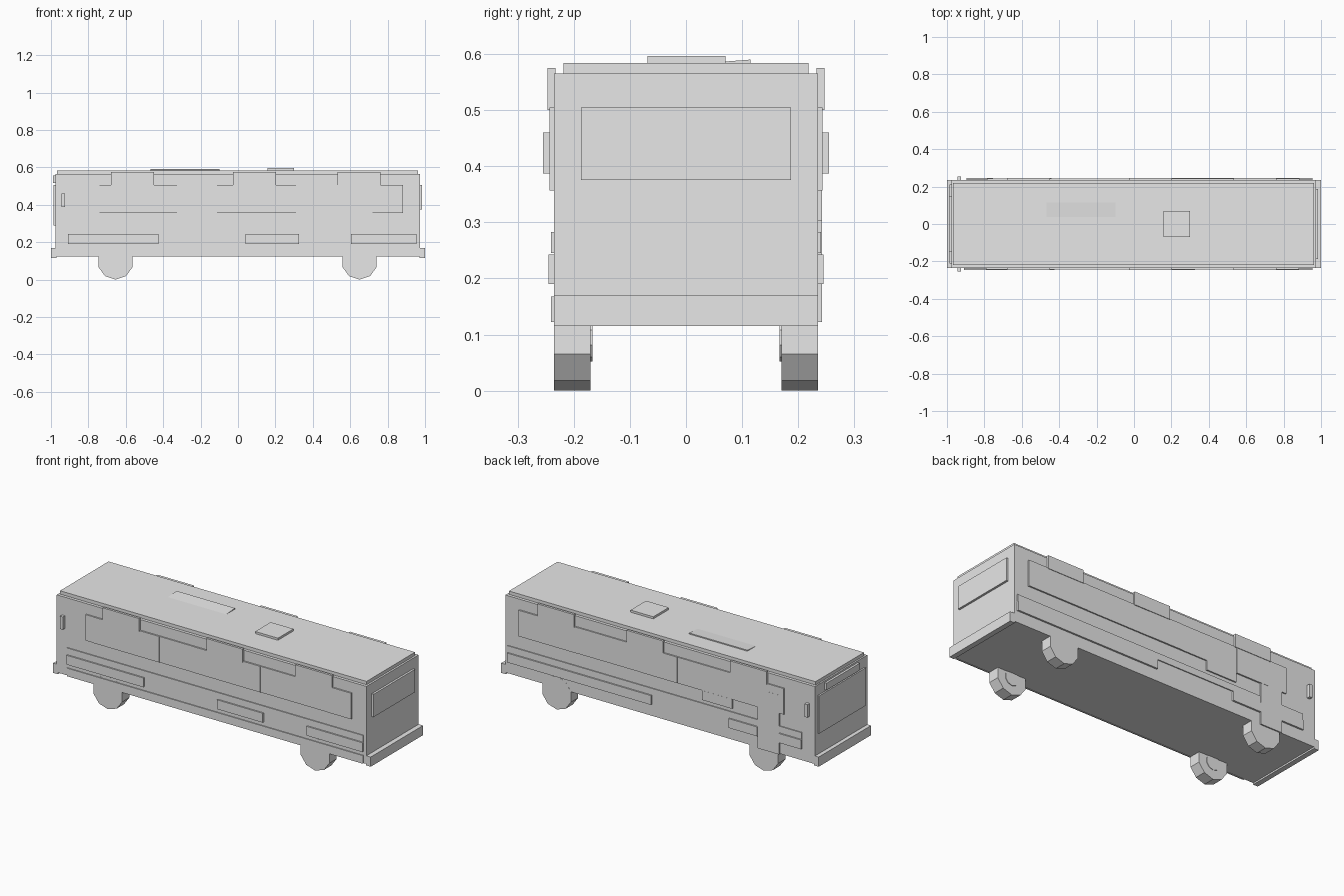
import bpy, bmesh, math
from mathutils import Matrix

if "Cube" in bpy.data.objects:
    bpy.data.objects.remove(bpy.data.objects["Cube"])

grey = bpy.data.materials.new("plain grey")
grey.diffuse_color = (0.8, 0.8, 0.8, 1)
grey.use_nodes = True
grey.node_tree.nodes["Principled BSDF"].inputs["Base Color"].default_value = grey.diffuse_color

HALF = 0.235  # half width of the body


def finish(name, bm):
    bmesh.ops.recalc_face_normals(bm, faces=bm.faces)
    mesh = bpy.data.meshes.new(name)
    bm.to_mesh(mesh)
    bm.free()
    mesh.materials.append(grey)
    obj = bpy.data.objects.new(name, mesh)
    bpy.context.collection.objects.link(obj)
    return obj


def box(name, x, y, z):
    """Box from (min, max) pairs."""
    bm = bmesh.new()
    bmesh.ops.create_cube(bm, size=1)
    for v in bm.verts:
        v.co = [(a + b) / 2 + c * (b - a) for (a, b), c in zip((x, y, z), v.co)]
    return finish(name, bm)


def side_plate(name, side, x0, x1, z0, z1, outer):
    """Plate standing on one long side, reaching out to y = outer."""
    y = sorted((side * (HALF - 0.002), side * outer))
    return box(name, (x0, x1), y, (z0, z1))


# Main shell and roof
box("body", (-0.977, 0.973), (-HALF, HALF), (0.124, 0.565))
box("roof", (-0.968, 0.962), (-0.218, 0.218), (0.56, 0.584))
box("roof_hatch", (0.157, 0.30), (-0.069, 0.07), (0.58, 0.596))

# Slightly tilted roof flap
flap = box("roof_flap", (-0.467, -0.1), (0.037, 0.115), (0.578, 0.584))
for v in flap.data.vertices:
    if v.co.z > 0.581 and v.co.y > 0.1:
        v.co.z = 0.59

# Bumpers
box("front_bumper", (-1.0, -0.97), (-HALF, HALF), (0.115, 0.17))
box("rear_bumper", (0.97, 1.0), (-HALF, HALF), (0.115, 0.17))

# End windows and destination panel
box("windshield", (-0.986, -0.97), (-0.21, 0.21), (0.29, 0.505))
box("destination_panel", (-0.99, -0.97), (-0.15, 0.15), (0.515, 0.555))
box("rear_window", (0.97, 0.985), (-0.187, 0.187), (0.375, 0.505))

# Window panes: neighbouring panes differ slightly in depth
pane_edges = {
    -1: (-0.79, -0.74, -0.326, -0.112, 0.31, 0.718, 0.882),
    1: (-0.785, -0.67, -0.463, -0.115, 0.097, 0.50, 0.884),
}
for side, edges in pane_edges.items():
    for i, (a, b) in enumerate(zip(edges, edges[1:])):
        side_plate("window_pane", side, a, b, 0.357, 0.505, 0.242 + 0.0015 * (i % 2))

# Raised upper panels and mirrors, the same on both sides
for side in (-1, 1):
    for a, b in ((-0.68, -0.45), (-0.027, 0.202), (0.533, 0.763)):
        side_plate("upper_panel", side, a, b, 0.50, 0.575, 0.2465)
    side_plate("mirror", side, -0.943, -0.925, 0.387, 0.46, 0.255)

# Trim along the plain side
side_plate("upper_trim", -1, -0.91, 0.955, 0.245, 0.283, 0.2405)
for a, b in ((-0.91, -0.425), (0.04, 0.327), (0.603, 0.955)):
    side_plate("lower_trim", -1, a, b, 0.19, 0.243, 0.245)
side_plate("skirt", -1, -0.91, 0.955, 0.122, 0.168, 0.2405)

# Trim and door along the entrance side
side_plate("upper_trim", 1, -0.62, 0.955, 0.245, 0.283, 0.2405)
side_plate("trim_by_door", 1, -0.895, -0.755, 0.245, 0.283, 0.2405)
for a, b in ((0.05, 0.955), (-0.62, -0.44), (-0.895, -0.755)):
    side_plate("lower_trim", 1, a, b, 0.19, 0.243, 0.245)
side_plate("door", 1, -0.755, -0.62, 0.122, 0.46, 0.2425)
side_plate("side_sign", 1, -0.46, -0.27, 0.303, 0.357, 0.2425)


def drum(name, x, y0, y1, radius):
    """Ten-sided drum across the vehicle, one corner pointing down."""
    bm = bmesh.new()
    bmesh.ops.create_cone(bm, cap_ends=True, segments=10, radius1=radius,
                          radius2=radius, depth=abs(y1 - y0))
    low = min(v.co.y for v in bm.verts)
    if low > -radius * 0.999:
        bmesh.ops.rotate(bm, verts=bm.verts, matrix=Matrix.Rotation(math.pi / 10, 3, 'Z'))
    bmesh.ops.rotate(bm, verts=bm.verts, matrix=Matrix.Rotation(math.pi / 2, 3, 'X'))
    bmesh.ops.translate(bm, verts=bm.verts, vec=(x, (y0 + y1) / 2, 0.095))
    finish(name, bm)


# Wheels with small inner hubs
for x in (-0.655, 0.65):
    for side in (-1, 1):
        drum("wheel", x, side * 0.17, side * 0.2355, 0.095)
        drum("inner_hub", x, side * 0.167, side * 0.18, 0.043)
